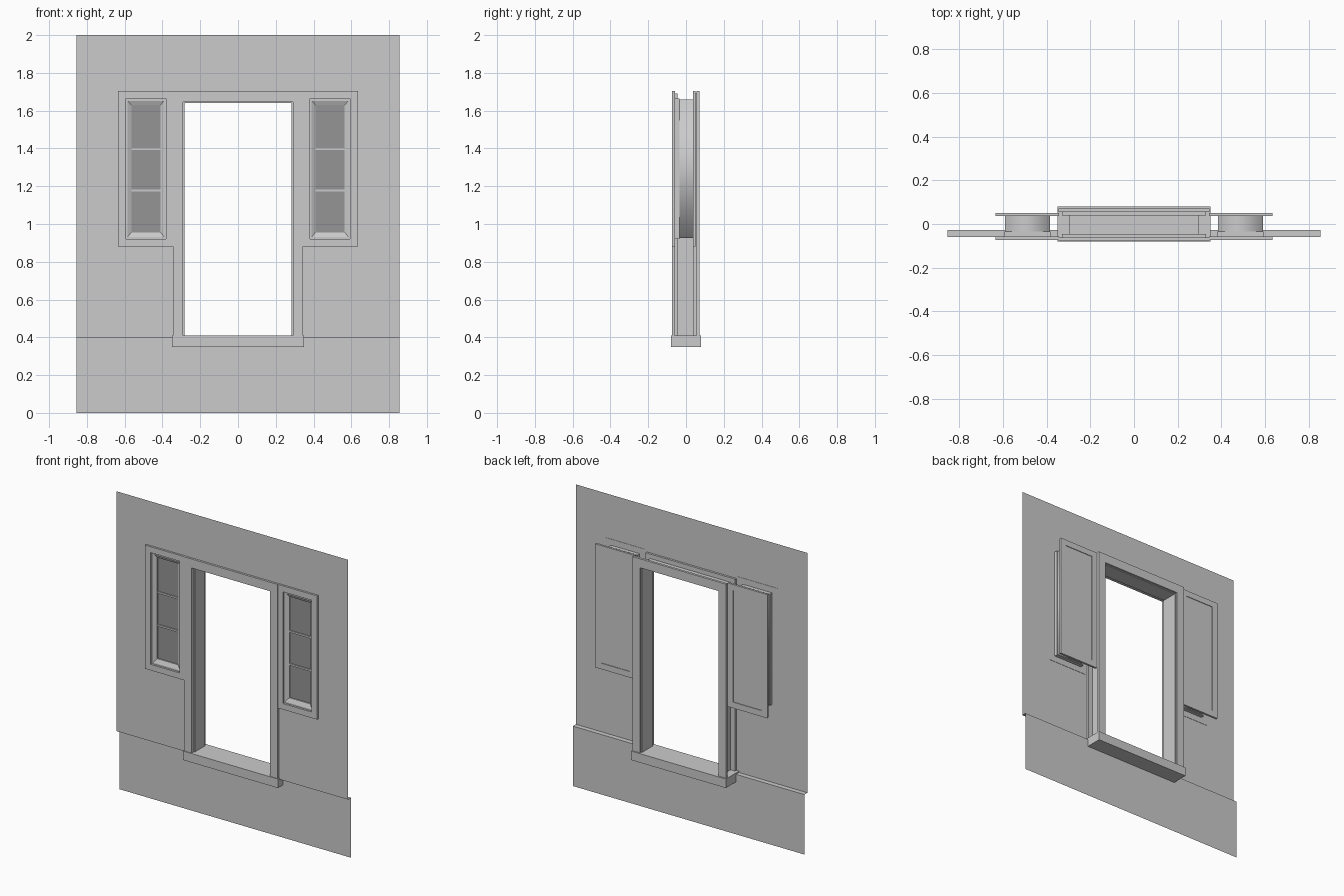
import bpy, bmesh

old = bpy.data.objects.get("Cube")
if old:
    bpy.data.objects.remove(old, do_unlink=True)


def material(name, value):
    m = bpy.data.materials.new(name)
    m.use_nodes = True
    col = (value, value, value, 1)
    m.diffuse_color = col
    m.node_tree.nodes["Principled BSDF"].inputs["Base Color"].default_value = col
    return m


GREY = material("wall grey", 0.6)
DARK = material("dark glass grey", 0.3)


def finish(bm, name, mat=GREY, recalc=True):
    if recalc:
        bmesh.ops.recalc_face_normals(bm, faces=bm.faces[:])
    me = bpy.data.meshes.new(name)
    bm.to_mesh(me)
    bm.free()
    ob = bpy.data.objects.new(name, me)
    bpy.context.collection.objects.link(ob)
    me.materials.append(mat)
    return ob


def add_box(bm, x0, x1, y0, y1, z0, z1):
    r = bmesh.ops.create_cube(bm, size=1)
    for v in r["verts"]:
        v.co.x = x1 if v.co.x > 0 else x0
        v.co.y = y1 if v.co.y > 0 else y0
        v.co.z = z1 if v.co.z > 0 else z0


def box(name, *dims, mat=GREY):
    bm = bmesh.new()
    add_box(bm, *dims)
    return finish(bm, name, mat)


def rect(bm, x0, x1, z0, z1, y):
    return [bm.verts.new((x, y, z)) for x, z in ((x0, z0), (x1, z0), (x1, z1), (x0, z1))]


def bridge(bm, a, b):
    for i in range(4):
        j = (i + 1) % 4
        bm.faces.new((a[i], a[j], b[j], b[i]))


def arch(name, inner, outer, top_in, top_out, y0, y1, bottom):
    # three-sided surround extruded through its depth
    pts = [(-outer, bottom), (-outer, top_out), (outer, top_out), (outer, bottom),
           (inner, bottom), (inner, top_in), (-inner, top_in), (-inner, bottom)]
    bm = bmesh.new()
    f = bm.faces.new([bm.verts.new((x, y0, z)) for x, z in pts])
    ext = bmesh.ops.extrude_face_region(bm, geom=[f])
    for v in ext["geom"]:
        if isinstance(v, bmesh.types.BMVert):
            v.co.y = y1
    return finish(bm, name)


# upper wall sheet with door and side window openings
WALL_Y, BASE_Y, HALF = -0.06, -0.028, 0.855
xs = [-HALF, -0.585, -0.39, -0.29, 0.29, 0.39, 0.585, HALF]
zs = [0.4, 0.93, 1.65, 2.0]
bm = bmesh.new()
grid = [[bm.verts.new((x, WALL_Y, z)) for x in xs] for z in zs]
for r in range(3):
    for c in range(7):
        door = c == 3 and r < 2
        window = c in (1, 5) and r == 1
        if not (door or window):
            bm.faces.new((grid[r][c], grid[r][c + 1], grid[r + 1][c + 1], grid[r + 1][c]))
finish(bm, "upper_wall", recalc=False)

# set-back lower wall with its ledge
bm = bmesh.new()
rows = [[bm.verts.new((x, y, z)) for x in (-HALF, HALF)]
        for y, z in ((BASE_Y, 0), (BASE_Y, 0.4), (WALL_Y, 0.4))]
for a, b in zip(rows, rows[1:]):
    bm.faces.new((a[0], a[1], b[1], b[0]))
finish(bm, "lower_wall", recalc=False)

# door surround
SILL = 0.41
box("door_sill", -0.35, 0.35, -0.08, 0.08, 0.35, SILL)
arch("door_lining", 0.283, 0.297, 1.64, 1.66, -0.05, 0.058, SILL)
arch("front_inner_trim", 0.29, 0.33, 1.645, 1.69, -0.063, -0.046, SILL)
arch("back_inner_trim", 0.29, 0.33, 1.645, 1.69, 0.038, 0.055, SILL)
arch("front_casing", 0.29, 0.345, 1.645, 1.705, -0.075, -0.061, SILL)
arch("back_casing", 0.29, 0.345, 1.645, 1.705, 0.055, 0.071, SILL)

# side windows
for side, s in (("left", 1), ("right", -1)):
    def span(a, b):
        return sorted((s * a, s * b))

    outer = (*span(0.343, 0.635), 0.88, 1.705)
    recess = (*span(0.382, 0.594), 0.92, 1.665)
    pane = (*span(0.41, 0.565), 0.955, 1.63)

    # front frame with a splayed reveal down to the glass
    bm = bmesh.new()
    loops = [rect(bm, *outer, -0.058), rect(bm, *outer, -0.073), rect(bm, *recess, -0.073),
             rect(bm, *recess, -0.06), rect(bm, *pane, -0.045), rect(bm, *pane, -0.035),
             rect(bm, *recess, -0.035), rect(bm, *recess, -0.058)]
    for a, b in zip(loops, loops[1:] + loops[:1]):
        bridge(bm, a, b)
    finish(bm, side + "_window_frame")

    # glass and glazing bars
    box(side + "_window_glass", pane[0], pane[1], -0.037, -0.03, pane[2], pane[3], mat=DARK)
    bm = bmesh.new()
    for z in (1.177, 1.397):
        add_box(bm, pane[0], pane[1], -0.044, -0.034, z - 0.006, z + 0.006)
    finish(bm, side + "_window_bars")

    # hollow box joining the front frame to the rear panel
    bm = bmesh.new()
    core = (*span(0.385, 0.59), 0.925, 1.66)
    bridge(bm, rect(bm, *core, -0.058), rect(bm, *core, 0.04))
    ob = finish(bm, side + "_window_casing")
    for p in ob.data.polygons:
        p.use_smooth = True

    # rear panel with a shallow sunk field
    bm = bmesh.new()
    loops = [rect(bm, *outer, 0.036), rect(bm, *outer, 0.05),
             rect(bm, *recess, 0.05), rect(bm, *recess, 0.046)]
    for a, b in zip(loops, loops[1:]):
        bridge(bm, a, b)
    bm.faces.new(loops[0])
    bm.faces.new(loops[-1])
    finish(bm, side + "_rear_panel")
